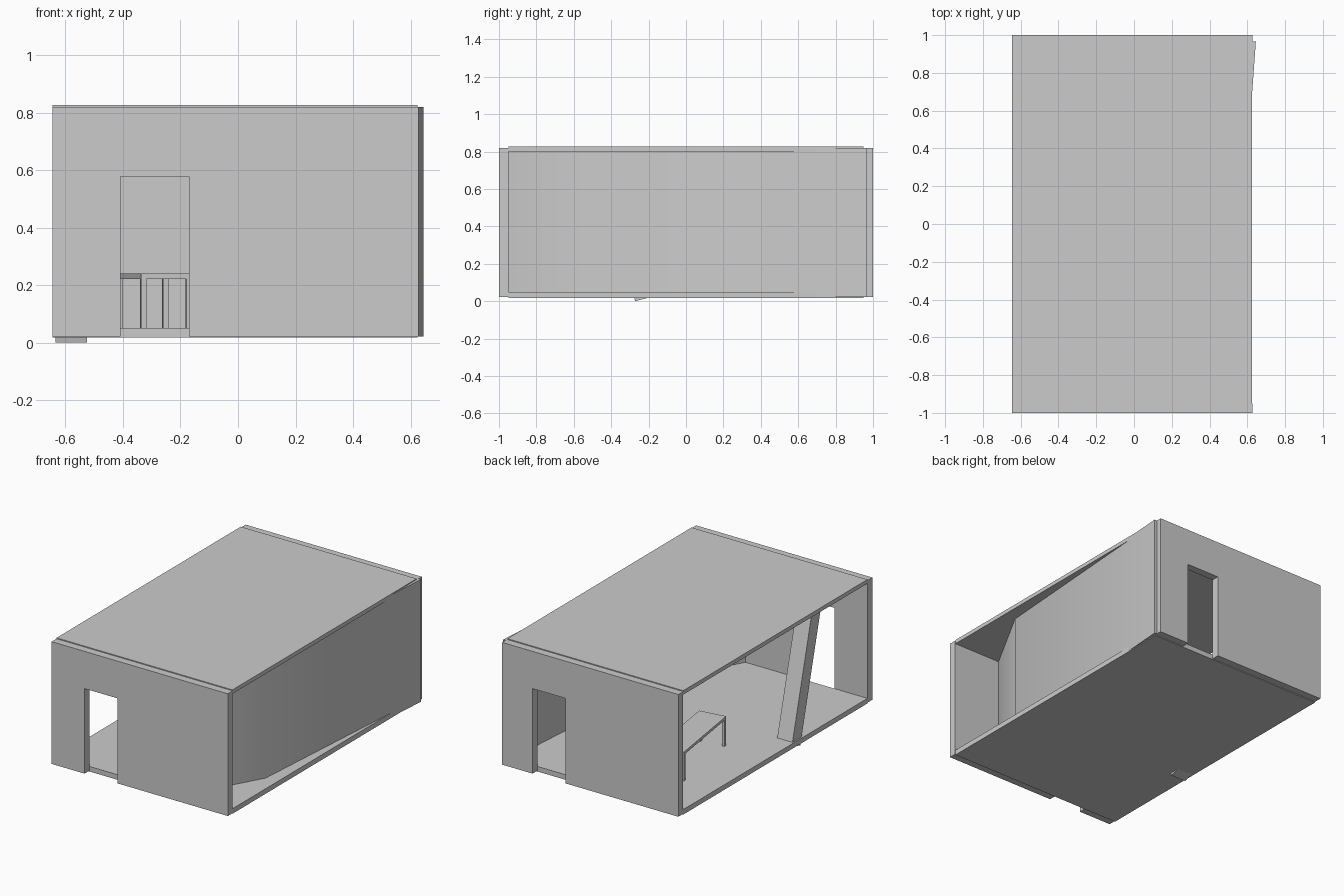
import bpy, bmesh, math
from mathutils import Matrix, Vector

cube = bpy.data.objects.get("Cube")
if cube:
    bpy.data.objects.remove(cube)

GREY = (0.6, 0.6, 0.6, 1)
plaster = bpy.data.materials.new("plain grey")
plaster.use_nodes = True
plaster.diffuse_color = GREY
plaster.node_tree.nodes["Principled BSDF"].inputs["Base Color"].default_value = GREY

LEFT, RIGHT = -0.645, 0.627
WALL_LOW, WALL_HIGH = 0.022, 0.82
FLOOR_TOP, CEILING = 0.05, 0.80
INNER = 0.95


def finish(name, bm):
    bmesh.ops.recalc_face_normals(bm, faces=bm.faces)
    mesh = bpy.data.meshes.new(name)
    bm.to_mesh(mesh)
    bm.free()
    mesh.materials.append(plaster)
    obj = bpy.data.objects.new(name, mesh)
    bpy.context.collection.objects.link(obj)
    return obj


def prism(name, outline, offset):
    """Extrude a closed outline of 3D points along an offset."""
    bm = bmesh.new()
    face = bm.faces.new([bm.verts.new(p) for p in outline])
    new = bmesh.ops.extrude_face_region(bm, geom=[face], use_keep_orig=True)["geom"]
    verts = [v for v in new if isinstance(v, bmesh.types.BMVert)]
    bmesh.ops.translate(bm, verts=verts, vec=offset)
    return finish(name, bm)


def box(name, low, high, matrix=Matrix()):
    bm = bmesh.new()
    low, high = Vector(low), Vector(high)
    place = Matrix.Translation((low + high) / 2) @ Matrix.Diagonal((*(high - low), 1))
    bmesh.ops.create_cube(bm, size=1, matrix=matrix @ place)
    return finish(name, bm)


def door_wall(name, y, door_left, door_right):
    """End wall with a doorway open down to the ground."""
    head = 0.577
    outline = [(LEFT, WALL_LOW), (LEFT, WALL_HIGH), (RIGHT, WALL_HIGH), (RIGHT, WALL_LOW),
               (door_right, WALL_LOW), (door_right, head), (door_left, head), (door_left, WALL_LOW)]
    prism(name, [(x, y, z) for x, z in outline], (0, 0.05, 0))


# Floor and roof slabs sit between the end walls
box("floor", (LEFT, -INNER, 0.017), (RIGHT - 0.002, INNER, FLOOR_TOP))
box("roof", (LEFT, -INNER, CEILING), (RIGHT - 0.002, INNER, 0.826))

# End walls with doorways on opposite sides
door_wall("front_wall", -1, -0.408, -0.171)
door_wall("back_wall", INNER, 0.171, 0.408)

# Bent side wall running diagonally across the left edge
outer = [(0.645, 0.965), (0.54, -0.485), (0.278, -0.957)]
inner = [(0.232, -0.957), (0.492, -0.475), (0.597, 0.965)]
bent = prism("bent_side_wall", [(x, y, WALL_LOW) for x, y in outer + inner],
             (0, 0, WALL_HIGH - WALL_LOW))
bpy.ops.object.select_all(action='DESELECT')
bent.select_set(True)
bpy.context.view_layer.objects.active = bent
bpy.ops.object.shade_smooth_by_angle(angle=math.radians(30))

# Plank leaning towards the front, its foot just through the floor
lean = Matrix.Translation((0, -0.272, 0)) @ Matrix.Rotation(math.radians(14.6), 4, 'X')
box("leaning_plank", (-0.635, 0, 0), (-0.525, 0.091, 0.828), lean)

# Table turned slightly, with four corner legs
turn = Matrix.Translation((-0.291, 0.358, 0)) @ Matrix.Rotation(math.radians(8.6), 4, 'Z')
half_w, half_l, leg = 0.089, 0.28, 0.019
box("table_top", (-half_w, -half_l, 0.222), (half_w, half_l, 0.24), turn)
for end, sy in (("front", -1), ("back", 1)):
    for side, sx in (("right", -1), ("left", 1)):
        cx, cy = sx * (half_w - leg / 2), sy * (half_l - leg / 2)
        box(f"table_leg_{end}_{side}", (cx - leg / 2, cy - leg / 2, FLOOR_TOP),
            (cx + leg / 2, cy + leg / 2, 0.222), turn)
